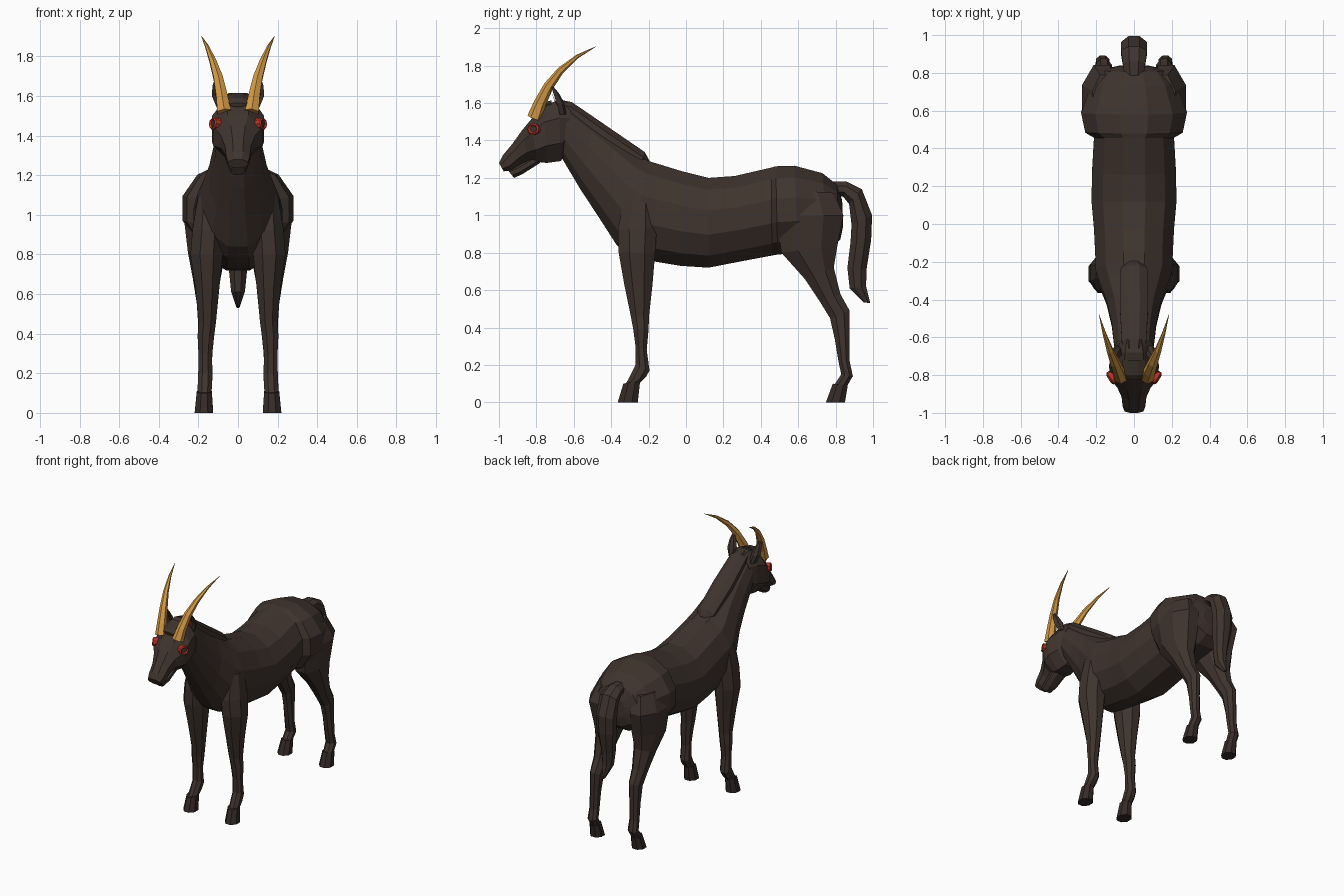
import bpy, bmesh, math
from mathutils import Vector


def material(name, rgb):
    m = bpy.data.materials.new(name)
    m.diffuse_color = (*rgb, 1)
    return m


HIDE = material("dark brown hide", (0.050, 0.034, 0.027))
HOOF = material("hoof brown", (0.036, 0.024, 0.021))
HORN = material("golden horn", (0.66, 0.32, 0.06))
RED = material("red", (0.50, 0.035, 0.022))


def finish(name, bm, mat):
    bmesh.ops.recalc_face_normals(bm, faces=bm.faces)
    me = bpy.data.meshes.new(name)
    bm.to_mesh(me)
    bm.free()
    me.materials.append(mat)
    ob = bpy.data.objects.new(name, me)
    bpy.context.collection.objects.link(ob)
    return ob


def skin(name, rings, mat):
    """Join closed rings of points into a capped shell."""
    bm = bmesh.new()
    vs = [[bm.verts.new(p) for p in r] for r in rings]
    n = len(vs[0])
    for a, b in zip(vs, vs[1:]):
        for i in range(n):
            j = (i + 1) % n
            bm.faces.new((a[i], a[j], b[j], b[i]))
    bm.faces.new(vs[0])
    bm.faces.new(vs[-1])
    return finish(name, bm, mat)


def loft(name, rows, mat=HIDE, n=8, side=1):
    """Row: y, z of one edge, y, z of the opposite edge, half width, x centre."""
    rings = []
    k = 1 / math.cos(math.pi / n)
    for ya, za, yb, zb, w, *x0 in rows:
        cx = x0[0] if x0 else 0
        mid = Vector((cx * side, (ya + yb) / 2, (za + zb) / 2))
        half = Vector((0, (ya - yb) / 2, (za - zb) / 2)) * k
        ring = []
        for i in range(n):
            t = math.tau * (i + 0.5) / n
            ring.append(mid + half * math.cos(t) + Vector((w * k * math.sin(t), 0, 0)))
        rings.append(ring)
    return skin(name, rings, mat)


# Trunk and neck, from rump to poll
loft("body", [
    (.835, 1.08, .84, .94, .08),
    (.805, 1.165, .825, .87, .17),
    (.73, 1.225, .76, .82, .225),
    (.58, 1.265, .60, .80, .28),
    (.48, 1.262, .49, .79, .258),
    (.455, 1.255, .46, .785, .212),
    (.26, 1.21, .30, .755, .222),
    (.12, 1.20, .12, .72, .225),
    (-.02, 1.235, -.03, .73, .212),
    (-.15, 1.275, -.18, .755, .205),
    (-.20, 1.29, -.30, .785, .205),
    (-.26, 1.325, -.37, .84, .185),
    (-.37, 1.405, -.46, .98, .145),
    (-.50, 1.50, -.565, 1.14, .118),
    (-.63, 1.59, -.66, 1.30, .105),
], n=12)

# Raised crest along the neck
loft("mane", [
    (-.66, 1.615, -.66, 1.53, .055),
    (-.61, 1.605, -.63, 1.52, .065),
    (-.42, 1.475, -.45, 1.38, .075),
    (-.22, 1.338, -.26, 1.25, .07),
    (-.195, 1.29, -.22, 1.24, .04),
])

# Head, from poll to nostrils
loft("head", [
    (-.61, 1.60, -.64, 1.33, .09),
    (-.68, 1.615, -.67, 1.29, .115),
    (-.76, 1.59, -.745, 1.28, .132),
    (-.835, 1.505, -.79, 1.285, .125),
    (-.88, 1.45, -.835, 1.29, .088),
    (-.93, 1.38, -.88, 1.275, .066),
    (-.98, 1.32, -.93, 1.24, .060),
    (-1.0, 1.28, -.975, 1.235, .050),
])
loft("lower_jaw", [
    (-.80, 1.33, -.78, 1.28, .055),
    (-.89, 1.275, -.875, 1.22, .048),
    (-.955, 1.245, -.92, 1.20, .036),
])
loft("forelock", [
    (-.72, 1.615, -.72, 1.56, .06),
    (-.80, 1.59, -.79, 1.55, .06),
    (-.825, 1.565, -.82, 1.545, .04),
])

# Tail, arching back and hanging down
loft("tail", [
    (.78, 1.18, .79, 1.10, .05),
    (.86, 1.18, .84, 1.10, .06),
    (.94, 1.14, .872, 1.06, .068),
    (.995, 1.0, .885, .95, .07),
    (.99, .87, .88, .86, .065),
    (.965, .71, .863, .72, .045),
    (.963, .62, .875, .61, .035),
    (.985, .53, .95, .535, .008),
])


def horn(name, s):
    """Backward-curving tapered horn with six sides."""
    path = [(.07, -.81, 1.52, .040), (.082, -.78, 1.60, .033),
            (.10, -.735, 1.69, .027), (.127, -.67, 1.775, .019),
            (.157, -.58, 1.85, .010), (.185, -.48, 1.903, .001)]
    pts = [Vector((s * x, y, z)) for x, y, z, r in path]
    rings = []
    for i, p in enumerate(pts):
        d = (pts[min(i + 1, 5)] - pts[max(i - 1, 0)]).normalized()
        u = d.cross(Vector((1, 0, 0))).normalized()
        v = d.cross(u)
        r = path[i][3]
        rings.append([p + (u * math.cos(a) + v * math.sin(a)) * r
                      for a in (math.tau * k / 6 for k in range(6))])
    skin(name, rings, HORN)


def eye(name, s):
    """Dark eyeball inside a red ring, on the side of the head."""
    c = Vector((s * .122, -.815, 1.46))
    out = Vector((s * .85, -.5, .1)).normalized()
    u = out.cross(Vector((0, 0, 1))).normalized()
    v = out.cross(u)
    sections = [(.038, -.03), (.036, .006), (.028, .012), (.020, .004)]
    rings = [[c + out * h + (u * math.cos(a) + v * math.sin(a) * .85) * r
              for a in (math.tau * k / 10 for k in range(10))] for r, h in sections]
    ob = skin(name, rings, RED)
    ob.data.materials.append(HIDE)
    ob.data.polygons[-1].material_index = 1


def ear(name, s):
    """Pointed leaf-shaped ear with a red inner plate."""
    def ring(x, y, z, w, d):
        return [Vector((s * (x + a * w), y + b * d, z)) for a, b in
                ((-1, -.4), (0, 0), (1, -.4), (.7, .6), (0, 1), (-.7, .6))]
    rings = [ring(.085, -.665, 1.54, .022, .025), ring(.098, -.68, 1.60, .034, .03),
             ring(.105, -.70, 1.65, .024, .022), ring(.11, -.725, 1.705, .002, .002)]
    skin(name, rings, HIDE)
    bm = bmesh.new()
    pts = [(.09, -.675, 1.57), (.116, -.695, 1.605), (.108, -.722, 1.67), (.08, -.695, 1.605)]
    bm.faces.new([bm.verts.new((s * x, y - .004, z)) for x, y, z in pts])
    finish(name + "_lining", bm, RED)


FRONT = [
    (-.33, 1.10, -.17, 1.10, .05, .15),
    (-.365, .92, -.155, .94, .08, .15),
    (-.36, .80, -.165, .80, .082, .158),
    (-.33, .63, -.18, .62, .060, .155),
    (-.295, .46, -.198, .46, .044, .155),
    (-.282, .39, -.20, .39, .042, .162),
    (-.27, .30, -.21, .28, .034, .165),
    (-.27, .20, -.195, .17, .036, .165),
    (-.31, .12, -.215, .135, .036, .168),
    (-.33, .085, -.25, .10, .032, .17),
]
HIND = [
    (.49, 1.14, .79, 1.12, .07, .15),
    (.48, 1.00, .842, 1.0, .105, .17),
    (.51, .80, .81, .84, .095, .158),
    (.635, .66, .79, .72, .070, .158),
    (.715, .54, .825, .58, .050, .158),
    (.77, .45, .875, .49, .042, .16),
    (.795, .34, .875, .35, .035, .163),
    (.815, .22, .875, .22, .033, .165),
    (.83, .15, .892, .14, .036, .166),
    (.79, .09, .86, .085, .033, .17),
]
FRONT_HOOF = [(-.335, .10, -.245, .115, .038, .17), (-.365, 0, -.258, 0, .047, .172)]
HIND_HOOF = [(.785, .10, .865, .09, .038, .17), (.748, 0, .85, 0, .047, .172)]

# Paired parts on both sides
for s, tag in ((1, "left"), (-1, "right")):
    horn(tag + "_horn", s)
    eye(tag + "_eye", s)
    ear(tag + "_ear", s)
    loft(tag + "_front_leg", FRONT, side=s)
    loft(tag + "_hind_leg", HIND, side=s)
    loft(tag + "_front_hoof", FRONT_HOOF, HOOF, side=s)
    loft(tag + "_hind_hoof", HIND_HOOF, HOOF, side=s)
